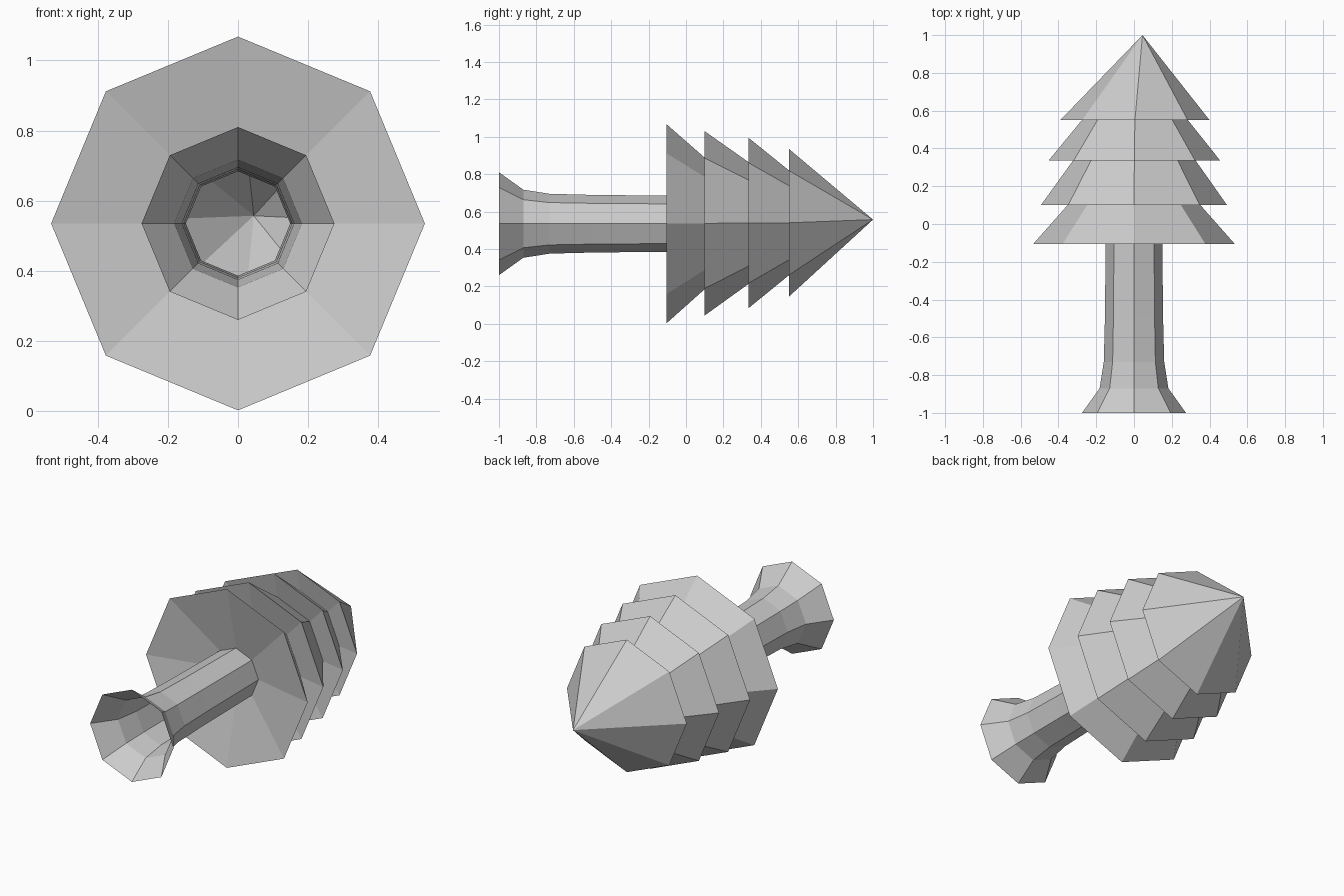
import bpy, bmesh
from math import sin, cos, tau

if "Cube" in bpy.data.objects:
    bpy.data.objects.remove(bpy.data.objects["Cube"])

SIDES = 8
CX, CZ = 0.0, 0.535


def lathe_y(name, rings, tip=None):
    """Eight-sided shell along y from (y, radius, x shift, z shift) rings."""
    bm = bmesh.new()
    loops = []
    for y, r, dx, dz in rings:
        loops.append([bm.verts.new((CX + dx + r * cos(tau * i / SIDES), y,
                                    CZ + dz + r * sin(tau * i / SIDES)))
                      for i in range(SIDES)])
    for a, b in zip(loops, loops[1:]):
        for i in range(SIDES):
            j = (i + 1) % SIDES
            bm.faces.new((a[j], a[i], b[i], b[j]))
    if tip:
        apex = bm.verts.new(tip)
        last = loops[-1]
        for i in range(SIDES):
            bm.faces.new((last[(i + 1) % SIDES], last[i], apex))
    mesh = bpy.data.meshes.new(name)
    bm.to_mesh(mesh)
    bm.free()
    obj = bpy.data.objects.new(name, mesh)
    bpy.context.collection.objects.link(obj)
    return obj


# Hollow trunk with a flared, open root end
lathe_y("trunk", [(-1.0, 0.275, 0, 0), (-0.87, 0.182, 0, 0), (-0.73, 0.16, 0, 0),
                  (-0.5, 0.154, 0, 0), (-0.105, 0.15, 0, 0), (-0.02, 0.149, 0, 0)])

# Foliage: stacked tiers with slightly concave undersides
lathe_y("foliage", [(-0.02, 0.149, 0, 0),
                    (-0.105, 0.533, 0, 0), (0.138, 0.318, 0, 0.002),
                    (0.10, 0.4925, 0, 0.002), (0.369, 0.301, 0.002, 0.004),
                    (0.335, 0.455, 0.002, 0.004), (0.574, 0.261, 0.005, 0.005),
                    (0.55, 0.395, 0.005, 0.005)],
        tip=(0.045, 1.0, 0.557))
